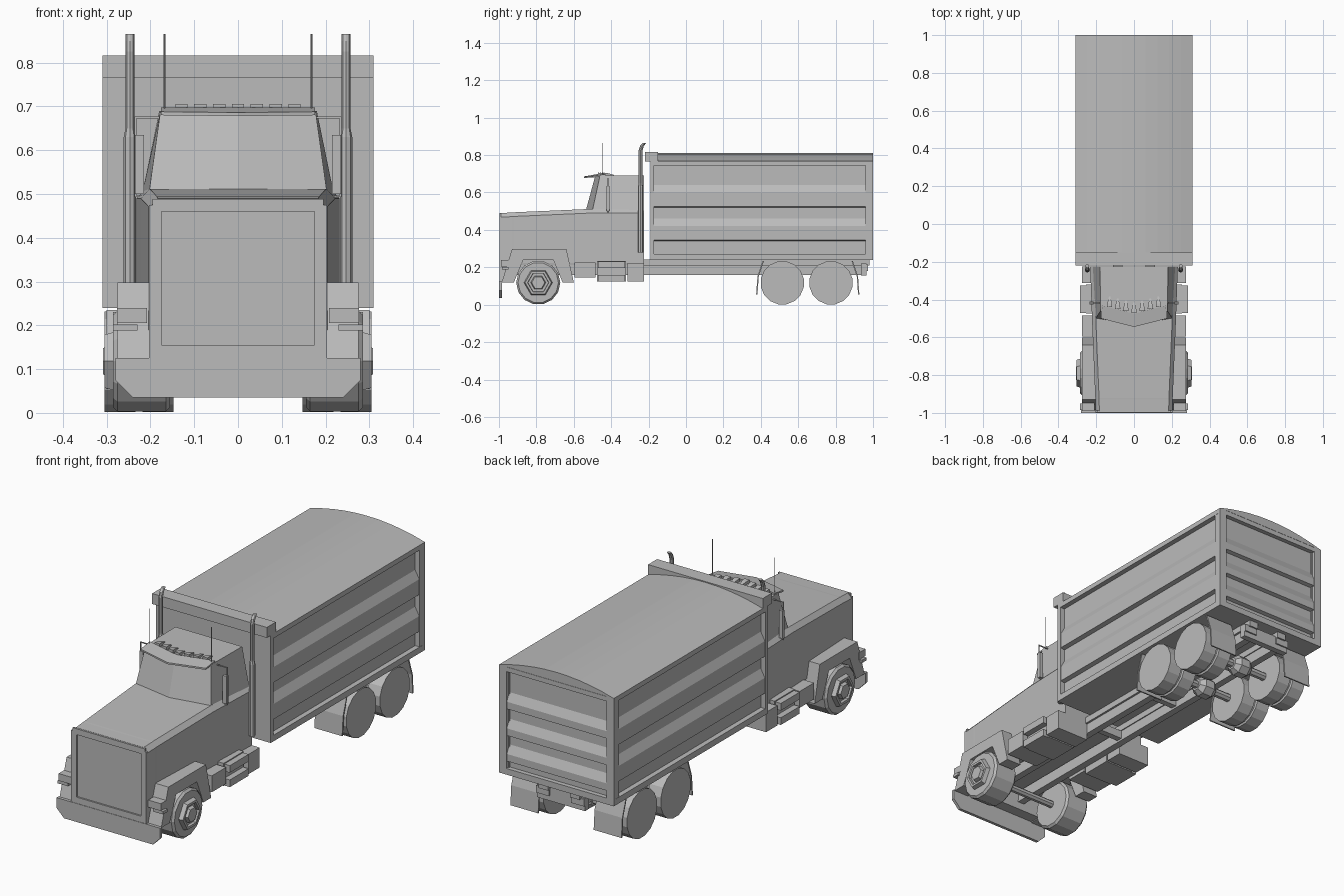
import bpy, bmesh, math

cube = bpy.data.objects.get("Cube")
if cube:
    bpy.data.objects.remove(cube, do_unlink=True)

grey = bpy.data.materials.new("plain_grey")
grey.use_nodes = True
COLOUR = (0.5, 0.5, 0.5, 1)
grey.diffuse_color = COLOUR
grey.node_tree.nodes["Principled BSDF"].inputs["Base Color"].default_value = COLOUR


def finish(name, bm, mirror):
    bmesh.ops.recalc_face_normals(bm, faces=bm.faces)
    mesh = bpy.data.meshes.new(name)
    bm.to_mesh(mesh)
    bm.free()
    mesh.materials.append(grey)
    obj = bpy.data.objects.new(name, mesh)
    bpy.context.collection.objects.link(obj)
    if mirror:
        mod = obj.modifiers.new("Mirror", 'MIRROR')
        mod.use_mirror_merge = False
    return obj


def loft(name, rings, mirror=False):
    """Skin a row of rings with equal point counts and cap both ends."""
    bm = bmesh.new()
    rows = [[bm.verts.new(p) for p in ring] for ring in rings]
    n = len(rows[0])
    for a, b in zip(rows, rows[1:]):
        for i in range(n):
            j = (i + 1) % n
            bm.faces.new((a[i], a[j], b[j], b[i]))
    bm.faces.new(rows[0])
    bm.faces.new(rows[-1])
    return finish(name, bm, mirror)


def box(name, x, y, z, mirror=False):
    ring = lambda h: [(x[0], y[0], h), (x[1], y[0], h), (x[1], y[1], h), (x[0], y[1], h)]
    return loft(name, [ring(z[0]), ring(z[1])], mirror)


def along_x(name, yz, x0, x1, mirror=False):
    return loft(name, [[(x, y, z) for y, z in yz] for x in (x0, x1)], mirror)


def along_y(name, xz, y0, y1, mirror=False):
    return loft(name, [[(x, y, z) for x, z in xz] for y in (y0, y1)], mirror)


def turned_x(name, y, z, profile, sides, mirror=True):
    """Round part on the x axis from (x, radius) pairs."""
    angles = [2 * math.pi * (i + 0.5) / sides for i in range(sides)]
    loft(name, [[(x, y + r * math.sin(a), z + r * math.cos(a)) for a in angles]
                for x, r in profile], mirror)


def upright(name, x, rows, sides=8):
    """Upright tube from (z, y, radius) rows."""
    angles = [2 * math.pi * i / sides for i in range(sides)]
    loft(name, [[(x + r * math.cos(a), y + r * math.sin(a), z) for a in angles]
                for z, y, r in rows], True)


def ribs(inner, outer, top, bottom, peaks, drop):
    """Ribbed wall profile: sloped above each rib, undercut below."""
    pts = [(inner - 0.02, bottom), (inner - 0.02, top), (inner, top)]
    for z in peaks:
        pts += [(inner, z + 0.02), (outer, z - 0.02), (outer, z - drop), (inner, z - drop - 0.005)]
    return pts + [(inner, bottom)]


# Cargo box: core, frames and ribbed walls
box("cargo_core", (-0.28, 0.28), (-0.19, 0.975), (0.24, 0.765))
for name, y in (("front", (-0.19, -0.17)), ("rear", (0.985, 1.0))):
    box(name + "_side_post", (0.27, 0.31), y, (0.24, 0.765), True)
box("bottom_side_rail", (0.27, 0.31), (-0.19, 1.0), (0.24, 0.27), True)
box("top_side_rail", (0.27, 0.31), (-0.19, 1.0), (0.743, 0.767), True)
along_y("side_ribs", ribs(0.285, 0.307, 0.743, 0.27, (0.62, 0.44), 0.095), -0.17, 0.985, True)
box("tail_post", (0.28, 0.309), (0.96, 1.0), (0.24, 0.765), True)
box("tail_bottom_rail", (-0.3, 0.3), (0.96, 1.0), (0.24, 0.27))
box("tail_top_rail", (-0.3, 0.3), (0.96, 1.0), (0.743, 0.766))
along_x("tail_ribs", ribs(0.978, 0.997, 0.743, 0.27, (0.615, 0.485, 0.36), 0.055), -0.28, 0.28)

# Arched cover and front cap
arch = [(0.31 * t, 0.767 + 0.045 * (1 - t * t)) for t in (i / 5 - 1 for i in range(11))]
along_y("arched_cover", arch, -0.16, 1.0)
box("front_cap", (-0.31, 0.31), (-0.22, -0.15), (0.765, 0.816))

# Hood and lower cab
rings = []
for y, w, low, top in ((-0.99, 0.203, 0.125, 0.49), (-0.93, 0.205, 0.125, 0.493),
                       (-0.92, 0.205, 0.22, 0.494), (-0.51, 0.222, 0.22, 0.512),
                       (-0.225, 0.232, 0.22, 0.512)):
    half = [(w, low), (w, top - 0.022), (w - 0.02, top)]
    rings.append([(x, y, z) for x, z in half] + [(-x, y, z) for x, z in reversed(half)])
loft("hood_body", rings)

# Grille surround leaves a shallow recess
for z in ((0.125, 0.155), (0.46, 0.489)):
    box("grille_rail", (-0.195, 0.195), (-0.998, -0.988), z)
box("grille_post", (0.175, 0.203), (-0.998, -0.988), (0.125, 0.475), True)

# Upper cab with a slightly pointed windshield
loft("upper_cab", [
    [(-0.203, -0.5, 0.505), (0, -0.535, 0.505), (0.203, -0.5, 0.505),
     (0.218, -0.225, 0.505), (-0.218, -0.225, 0.505)],
    [(-0.177, -0.46, 0.69), (0, -0.485, 0.69), (0.177, -0.46, 0.69),
     (0.18, -0.225, 0.69), (-0.18, -0.225, 0.69)]])

# Sun visor and roof lights
loft("sun_visor", [[(x, front, low), (x, back, 0.69), (x, back, 0.698), (x, front, low + 0.008)]
                   for x, front, low in ((-0.176, -0.5, 0.68), (0, -0.545, 0.678), (0.176, -0.5, 0.68))
                   for back in [front + 0.07]])
for i in range(-3, 4):
    x, y = i * 0.043, -0.47 + abs(i) * 0.01
    loft("roof_light", [[(x - w, d, 0.69), (x + w, d, 0.69), (x + w, d, t), (x - w, d, t)]
                        for d, w, t in ((y, 0.014, 0.706), (y + 0.02, 0.012, 0.704),
                                        (y + 0.055, 0.004, 0.694))])

# Aerials, exhaust stacks and mirrors
upright("aerial", 0.168, [(0.68, -0.445, 0.002), (0.865, -0.445, 0.002)], 4)
upright("exhaust_stack", 0.247, [(0.28, -0.243, 0.014), (0.63, -0.243, 0.014),
                                 (0.65, -0.243, 0.01), (0.825, -0.243, 0.01),
                                 (0.85, -0.235, 0.01), (0.865, -0.222, 0.01)])
box("mirror_panel", (0.215, 0.235), (-0.425, -0.41), (0.5, 0.635), True)
for z in (0.493, 0.673):
    box("mirror_arm", (0.17, 0.236), (-0.42, -0.415), (z, z + 0.004), True)
box("mirror_upright", (0.232, 0.236), (-0.42, -0.415), (0.493, 0.677), True)

# Bumper, fenders and headlights
along_y("bumper", [(-0.28, 0.125), (0.28, 0.125), (0.28, 0.075), (0.24, 0.035),
                   (-0.24, 0.035), (-0.28, 0.075)], -1.0, -0.985)
along_x("fender", [(-0.985, 0.12), (-0.93, 0.298), (-0.64, 0.298), (-0.6, 0.12),
                   (-0.66, 0.12), (-0.71, 0.24), (-0.87, 0.24), (-0.92, 0.12)], 0.195, 0.275, True)
box("headlight", (0.208, 0.276), (-0.99, -0.94), (0.205, 0.24), True)
box("turn_light", (0.23, 0.285), (-0.985, -0.95), (0.188, 0.202), True)

# Tanks, steps and battery boxes beside the frame
box("battery_box", (0.1, 0.275), (-0.595, -0.485), (0.145, 0.225), True)
box("step_tank", (0.1, 0.255), (-0.475, -0.32), (0.125, 0.235), True)
box("upper_step", (0.25, 0.285), (-0.47, -0.325), (0.195, 0.23), True)
box("lower_step", (0.25, 0.285), (-0.47, -0.325), (0.125, 0.16), True)
box("rear_tank", (0.1, 0.275), (-0.312, -0.225), (0.125, 0.222), True)

# Chassis
box("frame_rail", (0.065, 0.1), (-0.95, 0.955), (0.16, 0.215), True)
box("sub_frame", (0.06, 0.11), (-0.225, 0.98), (0.21, 0.242), True)
for y in (-0.2, 0.2, 0.64):
    box("cross_member", (-0.07, 0.07), (y, y + 0.03), (0.17, 0.21))
box("tail_bar", (-0.13, 0.13), (0.935, 0.965), (0.155, 0.22))
box("tail_light", (0.06, 0.13), (0.96, 0.972), (0.18, 0.215), True)

# Wheels and axles
FRONT = -0.79
turned_x("front_tyre", FRONT, 0.118, [(0.155, 0.108), (0.165, 0.118), (0.275, 0.118), (0.285, 0.108)], 14)
turned_x("front_rim", FRONT, 0.118, [(0.28, 0.078), (0.305, 0.07), (0.305, 0.057), (0.292, 0.055)], 6)
turned_x("front_hub", FRONT, 0.118, [(0.28, 0.045), (0.308, 0.035)], 6)
turned_x("front_axle", FRONT, 0.118, [(-0.16, 0.018), (0.16, 0.018)], 8, False)
for y in (0.515, 0.775):
    turned_x("rear_dual_tyre", y, 0.117, [(0.147, 0.117), (0.218, 0.117), (0.222, 0.108),
                                          (0.23, 0.108), (0.234, 0.117), (0.305, 0.117)], 16)
    turned_x("rear_axle", y, 0.117, [(-0.15, 0.02), (0.15, 0.02)], 8, False)
    turned_x("differential", y, 0.117, [(-0.05, 0.03), (-0.025, 0.05), (0.025, 0.05), (0.05, 0.03)], 8, False)

# Mud flaps lean away from the wheels
for name, mid, low in (("front_mud_flap", 0.41, 0.375), ("rear_mud_flap", 0.885, 0.92)):
    bend = mid + (low - mid) * 0.8
    along_x(name, [(mid, 0.235), (bend, 0.15), (low, 0.055), (low + 0.007, 0.055),
                   (bend + 0.007, 0.15), (mid + 0.007, 0.235)], 0.15, 0.3, True)
